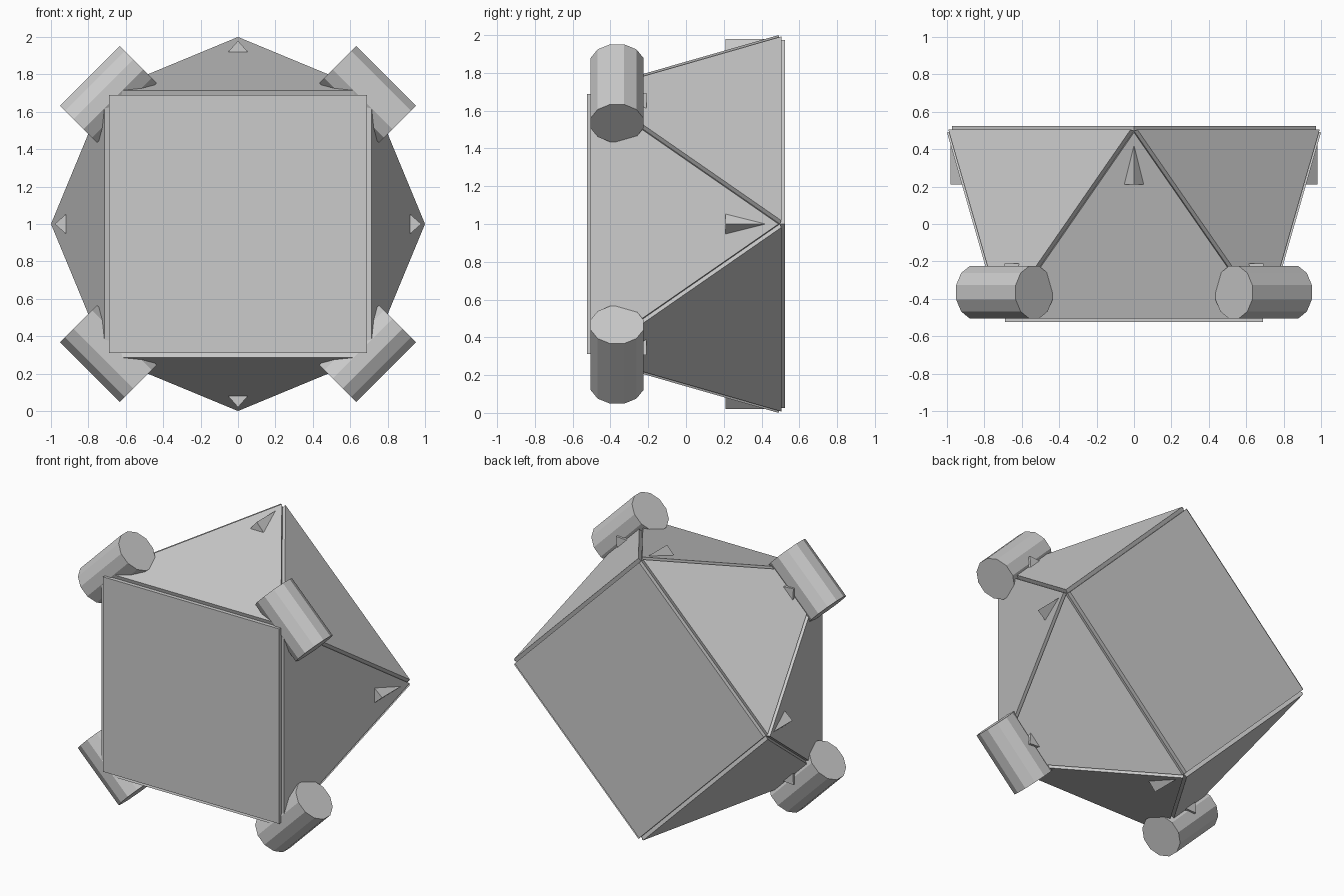
import bpy, bmesh
from math import pi, sin, cos
from mathutils import Vector, Matrix

if "Cube" in bpy.data.objects:
    bpy.data.objects.remove(bpy.data.objects["Cube"])

R, HALF_DEPTH, PLATE = 0.974, 0.497, 0.027


def ring(r, angle, y):
    return Vector((r * cos(angle), y, 1 + r * sin(angle)))


def finish(name, bm):
    mesh = bpy.data.meshes.new(name)
    bm.to_mesh(mesh)
    bm.free()
    obj = bpy.data.objects.new(name, mesh)
    bpy.context.collection.objects.link(obj)
    return obj


# Square antiprism shell: every face is raised into its own panel
bm = bmesh.new()
front = [bm.verts.new(ring(R, pi / 4 + i * pi / 2, -HALF_DEPTH)) for i in range(4)]
back = [bm.verts.new(ring(R, i * pi / 2, HALF_DEPTH)) for i in range(4)]
bm.faces.new(front)
bm.faces.new(back)
for i in range(4):
    j = (i + 1) % 4
    bm.faces.new((back[i], front[i], back[j]))
    bm.faces.new((front[i], back[j], front[j]))
bmesh.ops.recalc_face_normals(bm, faces=bm.faces)
raised = bmesh.ops.extrude_discrete_faces(bm, faces=bm.faces[:])["faces"]
for f in raised:
    f.normal_update()
    bmesh.ops.translate(bm, verts=f.verts[:], vec=f.normal * PLATE)
finish("panelled_body", bm)

# Thruster-like cylinders lying across the four front corners
for i in range(4):
    a = pi / 4 + i * pi / 2
    radial = Vector((cos(a), 0, sin(a)))
    tangent = Vector((-sin(a), 0, cos(a)))
    depth_axis = tangent.cross(radial)
    rot = Matrix((radial, depth_axis, tangent)).transposed()
    if rot.determinant() < 0:
        rot = Matrix((radial, -depth_axis, tangent)).transposed()
    mat = Matrix.Translation(ring(0.98, a, -0.365)) @ rot.to_4x4()
    bm = bmesh.new()
    bmesh.ops.create_cone(bm, cap_ends=True, segments=12, radius1=0.145, radius2=0.145,
                          depth=0.45, matrix=mat @ Matrix.Rotation(pi / 12, 4, 'Z'))
    finish(f"corner_cylinder_{i + 1}", bm)

# Small triangular fins sinking into the side panels
for k in range(8):
    a = k * pi / 4
    y0, y1 = (0.21, 0.45) if k % 2 == 0 else (-0.21, -0.45)
    radial = Vector((cos(a), 0, sin(a)))
    side = Vector((-sin(a), 0, cos(a))) * 0.056
    bm = bmesh.new()
    ends = []
    for y in (y0, y1):
        base = ring(0.916, a, y)
        ends.append([bm.verts.new(p) for p in (base - side, base + side, base + radial * 0.064)])
    bm.faces.new(ends[0])
    bm.faces.new(ends[1])
    for i in range(3):
        j = (i + 1) % 3
        bm.faces.new((ends[0][i], ends[0][j], ends[1][j], ends[1][i]))
    bmesh.ops.recalc_face_normals(bm, faces=bm.faces)
    finish(f"panel_fin_{k + 1}", bm)
